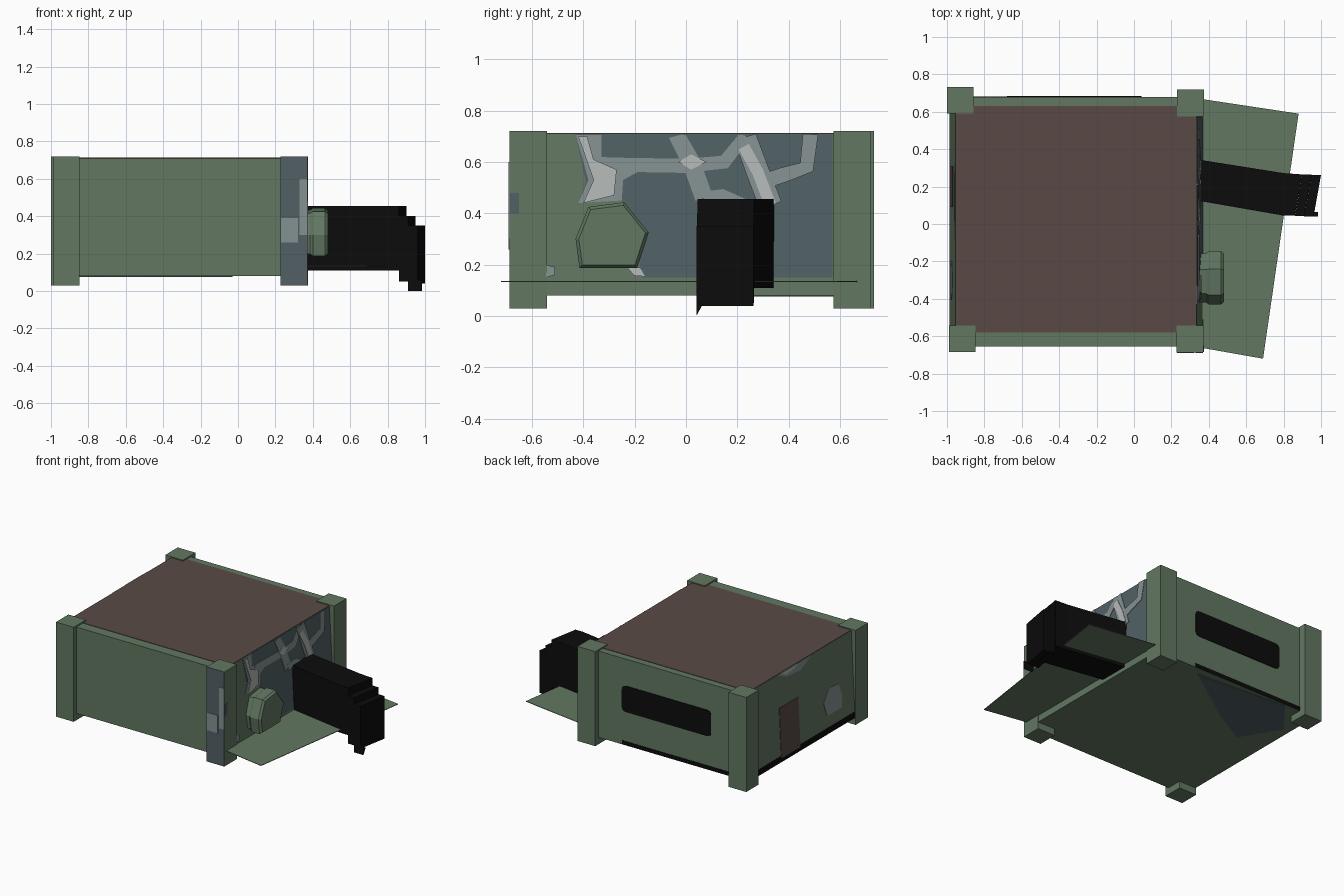
import bpy, bmesh
from mathutils import Vector

if "Cube" in bpy.data.objects:
    bpy.data.objects.remove(bpy.data.objects["Cube"])


def material(name, rgb):
    lin = [(c / 255 / 12.92) if c < 10 else ((c / 255 + 0.055) / 1.055) ** 2.4 for c in rgb]
    m = bpy.data.materials.new(name)
    m.diffuse_color = (*lin, 1)
    m.use_nodes = True
    m.node_tree.nodes["Principled BSDF"].inputs["Base Color"].default_value = m.diffuse_color
    return m


GREEN = material("olive_green", (98, 119, 98))
BROWN = material("lid_brown", (90, 74, 69))
BLACK = material("black", (12, 12, 12))
DARK = material("slate", (81, 96, 101))
MID = material("mid_grey", (132, 145, 145))
LIGHT = material("pale_grey", (180, 184, 183))


def finish(name, bm, mat):
    bmesh.ops.recalc_face_normals(bm, faces=bm.faces)
    me = bpy.data.meshes.new(name)
    bm.to_mesh(me)
    bm.free()
    me.materials.append(mat)
    ob = bpy.data.objects.new(name, me)
    bpy.context.collection.objects.link(ob)
    return ob


def prism(name, pts, vec, mat):
    """Extrude a planar 3D outline along a vector."""
    bm = bmesh.new()
    f = bm.faces.new([bm.verts.new(p) for p in pts])
    r = bmesh.ops.extrude_face_region(bm, geom=[f], use_keep_orig=True)
    new = [v for v in r["geom"] if isinstance(v, bmesh.types.BMVert)]
    bmesh.ops.translate(bm, verts=new, vec=vec)
    return finish(name, bm, mat)


def box(name, x0, x1, y0, y1, z0, z1, mat):
    return prism(name, [(x0, y0, z0), (x1, y0, z0), (x1, y1, z0), (x0, y1, z0)], (0, 0, z1 - z0), mat)


def plan(name, pts, z0, z1, mat):
    return prism(name, [(x, y, z0) for x, y in pts], (0, 0, z1 - z0), mat)


# body with side walls that lean in slightly
prism("body", [(-0.985, -0.655, 0.08), (0.37, -0.655, 0.08),
               (0.335, -0.655, 0.71), (-0.955, -0.655, 0.71)], (0, 1.335, 0), GREEN)
box("lid", -0.953, 0.333, -0.58, 0.63, 0.706, 0.713, BROWN)

# corner posts
for name, x, y in (("back_left_post", -1.0, 0.59), ("back_right_post", 0.23, 0.575),
                   ("front_left_post", -0.99, -0.685), ("front_right_post", 0.228, -0.685)):
    box(name, x, x + 0.143, y, y + 0.143, 0.03, 0.72, GREEN)

# fold-out flap at the right
plan("side_flap", [(0.35, 0.67), (0.88, 0.59), (0.69, -0.72), (0.35, -0.66)], 0.132, 0.136, GREEN)

# stepped black spout
plan("spout_main", [(0.34, 0.345), (0.80, 0.272), (0.90, 0.265), (0.86, 0.045),
                    (0.80, 0.045), (0.34, 0.125)], 0.11, 0.455, BLACK)
plan("spout_step", [(0.90, 0.264), (0.95, 0.264), (0.91, 0.042), (0.86, 0.042)], 0.05, 0.40, BLACK)
plan("spout_tip", [(0.95, 0.263), (1.0, 0.263), (0.96, 0.04), (0.91, 0.04)], 0.04, 0.35, BLACK)
prism("spout_lip", [(0.91, 0.04, 0), (0.91, 0.04, 0.06), (0.91, 0.065, 0.045)], (0.075, 0, 0), BLACK)

# six-sided knob with chamfered rims
HEX = [(-0.38, 0.425), (-0.24, 0.443), (-0.145, 0.325), (-0.19, 0.188), (-0.415, 0.188), (-0.43, 0.30)]


def scaled(pts, s, cy=-0.29, cz=0.31):
    return [(cy + (y - cy) * s, cz + (z - cz) * s) for y, z in pts]


bm = bmesh.new()
rings = [[bm.verts.new((x, y, z)) for y, z in scaled(HEX, s)]
         for x, s in ((0.34, 0.92), (0.385, 0.92), (0.40, 1.0), (0.465, 1.0), (0.48, 0.91))]
for a, b in zip(rings, rings[1:]):
    for i in range(6):
        j = (i + 1) % 6
        bm.faces.new((a[i], a[j], b[j], b[i]))
bm.faces.new(rings[0])
bm.faces.new(rings[-1])
finish("side_knob", bm, GREEN)


# plates lying on the leaning side walls, outlines given as (y, z)
def wall_plate(name, pts, level, mat, left=False):
    def at(y, z):
        t = (z - 0.08) / 0.63
        return (-0.985 + 0.03 * t - level * 0.002, y, z) if left else \
               (0.37 - 0.035 * t + level * 0.002, y, z)
    prism(name, [at(*p) for p in pts], (0.003 if left else -0.003, 0, 0), mat)


def ribbon(name, path, w, level, mat):
    """Wide camouflage band along a path."""
    vs = [Vector(p) for p in path]
    sides = []
    for i, v in enumerate(vs):
        d = (vs[min(i + 1, len(vs) - 1)] - vs[max(i - 1, 0)]).normalized()
        n = Vector((-d.y, d.x)) * w / 2
        sides.append((v + n, v - n))
    pts = [s[0] for s in sides] + [s[1] for s in reversed(sides)]
    wall_plate(name, [(p.x, min(p.y, 0.71)) for p in pts], level, mat)


# right wall camouflage
wall_plate("camo_base", [(-0.43, 0.71), (0.57, 0.71), (0.57, 0.15), (-0.17, 0.15),
                         (-0.2, 0.3), (-0.25, 0.45), (-0.42, 0.44), (-0.39, 0.52)], 1, DARK)
wall_plate("camo_corner", [(-0.43, 0.71), (-0.33, 0.71), (-0.33, 0.62), (-0.19, 0.61), (-0.19, 0.56),
                           (-0.245, 0.53), (-0.25, 0.45), (-0.42, 0.44), (-0.38, 0.53)], 2, MID)
for i, (path, w) in enumerate((
        ([(-0.3, 0.59), (0.0, 0.585), (0.15, 0.6), (0.23, 0.71)], 0.055),
        ([(-0.035, 0.71), (0.02, 0.6), (0.07, 0.46)], 0.07),
        ([(0.07, 0.46), (0.14, 0.47), (0.23, 0.43)], 0.05),
        ([(0.23, 0.70), (0.28, 0.56), (0.33, 0.43)], 0.09),
        ([(0.29, 0.52), (0.38, 0.55), (0.47, 0.58), (0.485, 0.71)], 0.06))):
    ribbon(f"camo_band_{i + 1}", path, w, 3 + i * 0.4, MID)
wall_plate("camo_pale_corner", [(-0.42, 0.70), (-0.385, 0.70), (-0.36, 0.61), (-0.27, 0.57),
                                (-0.28, 0.47), (-0.40, 0.44), (-0.36, 0.53)], 6, LIGHT)
wall_plate("camo_pale_spot", [(-0.03, 0.6), (0.02, 0.63), (0.08, 0.6), (0.02, 0.57)], 6, LIGHT)
ribbon("camo_pale_streak", [(0.225, 0.66), (0.28, 0.56), (0.33, 0.43)], 0.045, 6, LIGHT)
wall_plate("camo_low_spot", [(-0.23, 0.19), (-0.18, 0.19), (-0.16, 0.155), (-0.2, 0.155)], 3, LIGHT)
wall_plate("camo_far_spot", [(-0.545, 0.20), (-0.51, 0.19), (-0.51, 0.16), (-0.545, 0.15)], 3, MID)

# left wall: brown door, pale hexagon window, dark skirting, camouflage at the rim
wall_plate("door", [(0.31, 0.47), (0.09, 0.47), (0.09, 0.11), (0.31, 0.11)], 2, BROWN, True)
wall_plate("window", scaled(HEX, 0.75, -0.33, 0.29), 2, MID, True)
wall_plate("left_skirting", [(0.6, 0.085), (-0.55, 0.085), (-0.55, 0.125), (0.6, 0.125)], 1, BLACK, True)
wall_plate("rim_camo", [(0.32, 0.71), (0.2, 0.66), (0.05, 0.65), (-0.08, 0.71)], 2, MID, True)
wall_plate("rim_camo_pale", [(0.28, 0.71), (0.22, 0.68), (0.12, 0.69), (0.08, 0.71)], 3, LIGHT, True)

# back: rounded slot and skirting
slot = box("back_slot", -0.68, 0.04, 0.676, 0.684, 0.325, 0.515, BLACK)
bm = bmesh.new()
bm.from_mesh(slot.data)
edges = [e for e in bm.edges if abs(e.verts[0].co.y - e.verts[1].co.y) > 0.004]
bmesh.ops.bevel(bm, geom=edges, offset=0.03, segments=3, affect='EDGES', profile=0.5)
bm.to_mesh(slot.data)
bm.free()
box("back_skirting", -0.86, 0.04, 0.677, 0.683, 0.082, 0.11, BLACK)

# front right post paint
box("post_paint", 0.228, 0.37, -0.688, -0.684, 0.03, 0.72, DARK)
box("post_paint_band", 0.23, 0.32, -0.691, -0.687, 0.26, 0.39, MID)
box("post_paint_stripe", 0.33, 0.37, -0.691, -0.687, 0.30, 0.60, MID)
box("post_side_spot", 0.368, 0.374, -0.685, -0.65, 0.40, 0.48, DARK)

# painted patch underneath
plan("floor_patch", [(-0.03, 0.62), (-0.74, 0.67), (-0.93, 0.43), (-0.76, 0.15), (-0.49, 0.3)],
     0.076, 0.082, DARK)
